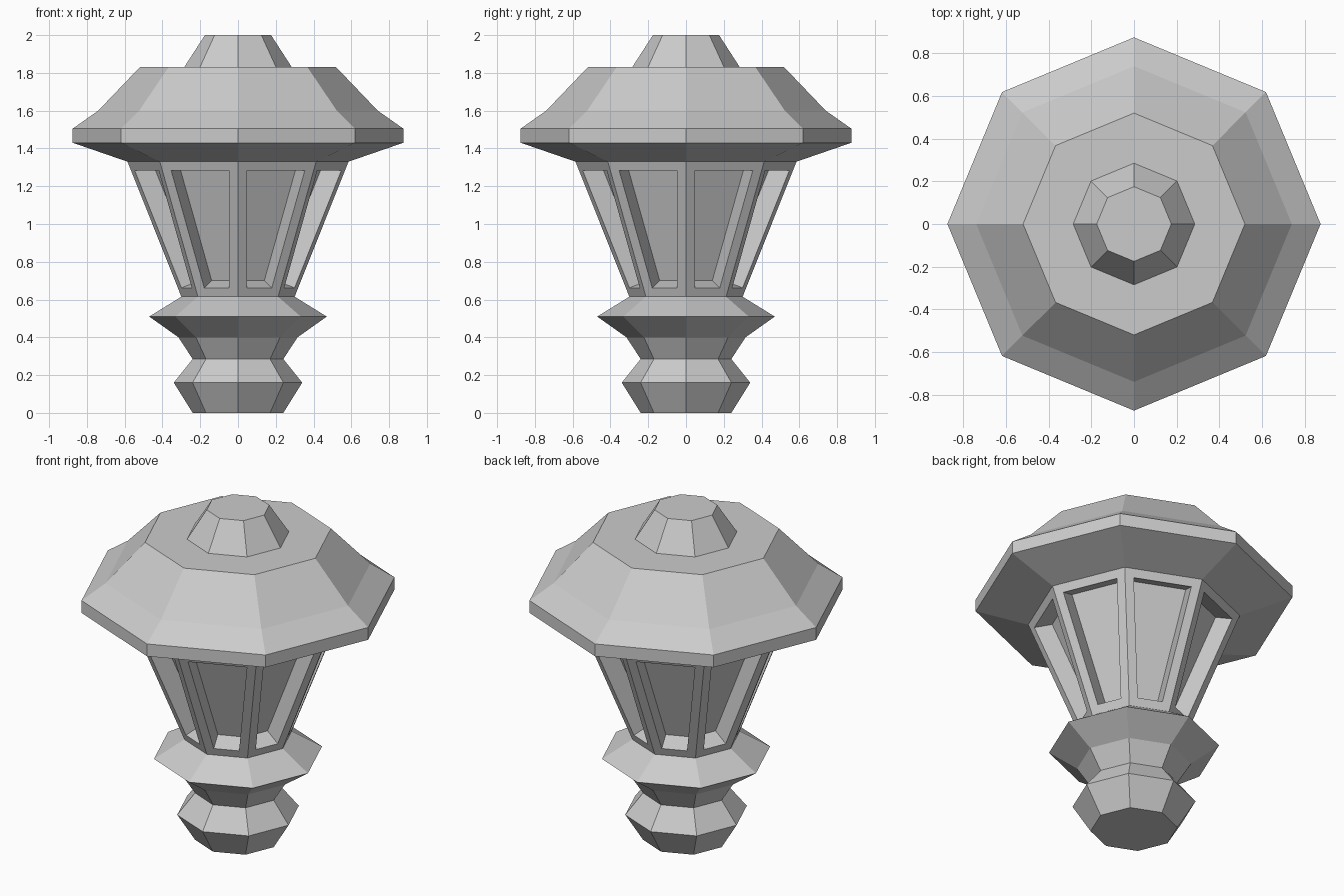
import bpy, bmesh
from math import cos, sin, pi

SIDES = 8

if "Cube" in bpy.data.objects:
    bpy.data.objects.remove(bpy.data.objects["Cube"], do_unlink=True)

# Single grey finish
grey = bpy.data.materials.new("grey_metal")
grey.use_nodes = True
colour = (0.6, 0.6, 0.6, 1)
grey.diffuse_color = colour
grey.node_tree.nodes["Principled BSDF"].inputs["Base Color"].default_value = colour


def octagon_part(name, profile, cap_bottom=False, cap_top=False, recess=None):
    """Sweep a (radius, height) profile around z in flat-sided rings."""
    bm = bmesh.new()
    rings = []
    for r, z in profile:
        angles = [2 * pi * i / SIDES for i in range(SIDES)]
        rings.append([bm.verts.new((r * cos(a), r * sin(a), z)) for a in angles])
    sides = []
    for low, high in zip(rings, rings[1:]):
        for i in range(SIDES):
            j = (i + 1) % SIDES
            sides.append(bm.faces.new((low[i], low[j], high[j], high[i])))
    if cap_bottom:
        bm.faces.new(rings[0][::-1])
    if cap_top:
        bm.faces.new(rings[-1])
    bm.normal_update()

    # Framed window panels pushed straight into each side
    if recess:
        frame, depth = recess
        bmesh.ops.inset_individual(bm, faces=sides, thickness=frame,
                                   use_even_offset=True)
        bm.normal_update()
        normals = [f.normal.copy() for f in sides]
        panels = bmesh.ops.extrude_discrete_faces(bm, faces=sides)["faces"]
        for face, normal in zip(panels, normals):
            face.normal_update()
            direction = face.normal if face.normal.length > 0 else normal
            bmesh.ops.translate(bm, verts=face.verts, vec=direction * -depth)
        bm.normal_update()

    mesh = bpy.data.meshes.new(name)
    bm.to_mesh(mesh)
    bm.free()
    mesh.materials.append(grey)
    obj = bpy.data.objects.new(name, mesh)
    bpy.context.collection.objects.link(obj)
    return obj


# Foot and flared collar
octagon_part("pedestal",
             [(0.24, 0), (0.34, 0.16), (0.24, 0.285), (0.315, 0.40),
              (0.47, 0.51), (0.30, 0.615)], cap_bottom=True)

# Tapered lantern with recessed panels
octagon_part("lantern_body", [(0.30, 0.615), (0.585, 1.33)], recess=(0.05, 0.11))

# Wide roof with a flat top
octagon_part("roof",
             [(0.585, 1.33), (0.875, 1.43), (0.875, 1.505), (0.74, 1.60),
              (0.52, 1.83), (0.285, 1.83)])

# Finial on the roof
octagon_part("finial", [(0.285, 1.83), (0.175, 2.0)], cap_top=True)
